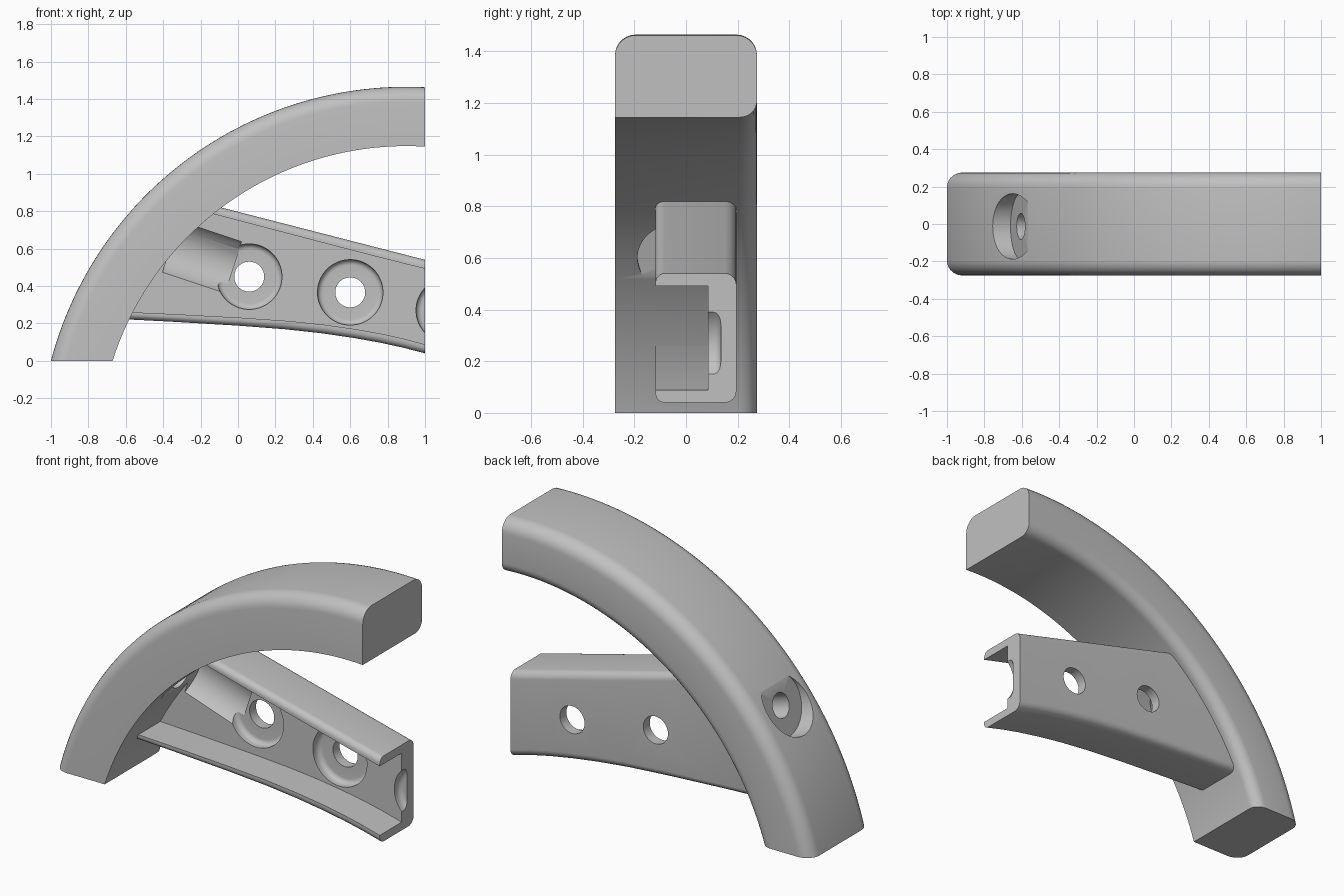
import bpy, bmesh, math
from mathutils import Vector

cube = bpy.data.objects.get("Cube")
if cube:
    bpy.data.objects.remove(cube, do_unlink=True)

GREY = (0.53, 0.53, 0.53, 1)
grey = bpy.data.materials.new("plain grey")
grey.use_nodes = True
grey.diffuse_color = GREY
grey.node_tree.nodes["Principled BSDF"].inputs["Base Color"].default_value = GREY


def arc(cx, cy, r, a0, a1, n=7):
    """Points on a circular arc, angles in degrees."""
    angles = [math.radians(a0 + (a1 - a0) * i / n) for i in range(n + 1)]
    return [(cx + r * math.cos(a), cy + r * math.sin(a)) for a in angles]


def loft(rings):
    """Capped skin through closed rings of equal length."""
    bm = bmesh.new()
    rows = [[bm.verts.new(p) for p in ring] for ring in rings]
    n = len(rows[0])
    for a, b in zip(rows, rows[1:]):
        for i in range(n):
            j = (i + 1) % n
            bm.faces.new((a[i], a[j], b[j], b[i]))
    bm.faces.new(rows[0])
    bm.faces.new(rows[-1])
    bmesh.ops.recalc_face_normals(bm, faces=bm.faces)
    return bm


def add_object(name, bm):
    mesh = bpy.data.meshes.new(name)
    bm.to_mesh(mesh)
    bm.free()
    mesh.materials.append(grey)
    ob = bpy.data.objects.new(name, mesh)
    bpy.context.collection.objects.link(ob)
    return ob


def turned_cutter(name, origin, axis, profile, sides=64):
    """Stepped round cutter; profile holds (radius, distance along axis)."""
    origin, axis = Vector(origin), Vector(axis).normalized()
    u = axis.orthogonal().normalized()
    v = axis.cross(u)
    turn = [2 * math.pi * i / sides for i in range(sides)]
    rings = [[origin + axis * d + (u * math.cos(t) + v * math.sin(t)) * r
              for t in turn] for r, d in profile]
    ob = add_object(name, loft(rings))
    ob.hide_render = True
    return ob


def cut(ob, cutters):
    bpy.ops.object.select_all(action='DESELECT')
    bpy.context.view_layer.objects.active = ob
    ob.select_set(True)
    for c in cutters:
        mod = ob.modifiers.new("cut", 'BOOLEAN')
        mod.operation, mod.solver, mod.object = 'DIFFERENCE', 'EXACT', c
        bpy.ops.object.modifier_apply(modifier=mod.name)
    bpy.ops.object.shade_smooth_by_angle(angle=math.radians(30))


# Arch: section swept round a circle, then trimmed flat at both ends
CX, CZ, R_OUT, R_IN, HALF = 0.9, -0.5, 1.965, 1.648, 0.275
F, G = 0.08, 0.065
section = [(-HALF, R_IN)]
section += arc(HALF - G, R_IN + G, G, -90, 0)
section += arc(HALF - F, R_OUT - F, F, 0, 90)
section += arc(F - HALF, R_OUT - F, F, 90, 180)
STEPS = 72
rings = []
for i in range(STEPS + 1):
    a = math.radians(82 + 88 * i / STEPS)
    rings.append([(CX + r * math.cos(a), y, CZ + r * math.sin(a)) for y, r in section])
bm = loft(rings)
for point, normal in (((1, 0, 0), (1, 0, 0)), ((0, 0, 0), (0, 0, -1))):
    geom = bm.verts[:] + bm.edges[:] + bm.faces[:]
    res = bmesh.ops.bisect_plane(bm, geom=geom, plane_co=point, plane_no=normal,
                                 clear_outer=True)
    rim = [e for e in res["geom_cut"] if isinstance(e, bmesh.types.BMEdge)]
    bmesh.ops.holes_fill(bm, edges=rim, sides=0)
bmesh.ops.recalc_face_normals(bm, faces=bm.faces)
arch = add_object("curved_arch", bm)

# Bracket: C-shaped channel, open to the front, tapering along its length
FRONT, BACK, WEB, FLANGE = -0.118, 0.195, 0.085, 0.048
half = [(WEB, FLANGE), (FRONT, FLANGE)]
half += arc(FRONT + 0.036, 0.036, 0.036, 180, 270)
half += arc(BACK - 0.045, 0.045, 0.045, 270, 360)
top_a, top_b = Vector((-0.2, 0, 0.848)), Vector((1, 0, 0.54))
lower = [(-0.7, 0.227), (-0.35, 0.209), (0, 0.188), (0.25, 0.169),
         (0.45, 0.147), (0.62, 0.122), (0.76, 0.097), (0.88, 0.071), (1, 0.04)]
rings = []
for x, z in lower:
    bottom = Vector((x, 0, z))
    top = top_a.lerp(top_b, (x - lower[0][0]) / (1 - lower[0][0]))
    up = (top - bottom).normalized()
    ring = [bottom + up * o + Vector((0, y, 0)) for y, o in half]
    ring += [top - up * o + Vector((0, y, 0)) for y, o in reversed(half)]
    rings.append(ring)
bracket = add_object("channel_bracket", loft(rings))

# Recessed bolt holes through the bracket web, with a filleted floor
hole_profile = [(0.175, -0.05)] + arc(0.145, 0.105, 0.03, 0, 90)
hole_profile += [(0.08, 0.135), (0.08, 0.3)]
bolt_holes = [turned_cutter("bolt_hole_cutter", (x, 0, z), (0, 1, 0), hole_profile)
              for x, z in ((0.06, 0.45), (0.6, 0.366), (1.127, 0.27))]

# Slanted bore: outer counterbore, narrow hole and inner counterbore
bore = turned_cutter("bore_cutter", (-0.605, -0.013, 0.693), (0.949, 0, -0.316),
                     [(0.175, -0.35), (0.175, 0), (0.07, 0),
                      (0.07, 0.26), (0.175, 0.26), (0.175, 0.61)])

cut(arch, [bore])
cut(bracket, bolt_holes + [bore])
for c in bolt_holes + [bore]:
    bpy.data.objects.remove(c, do_unlink=True)
